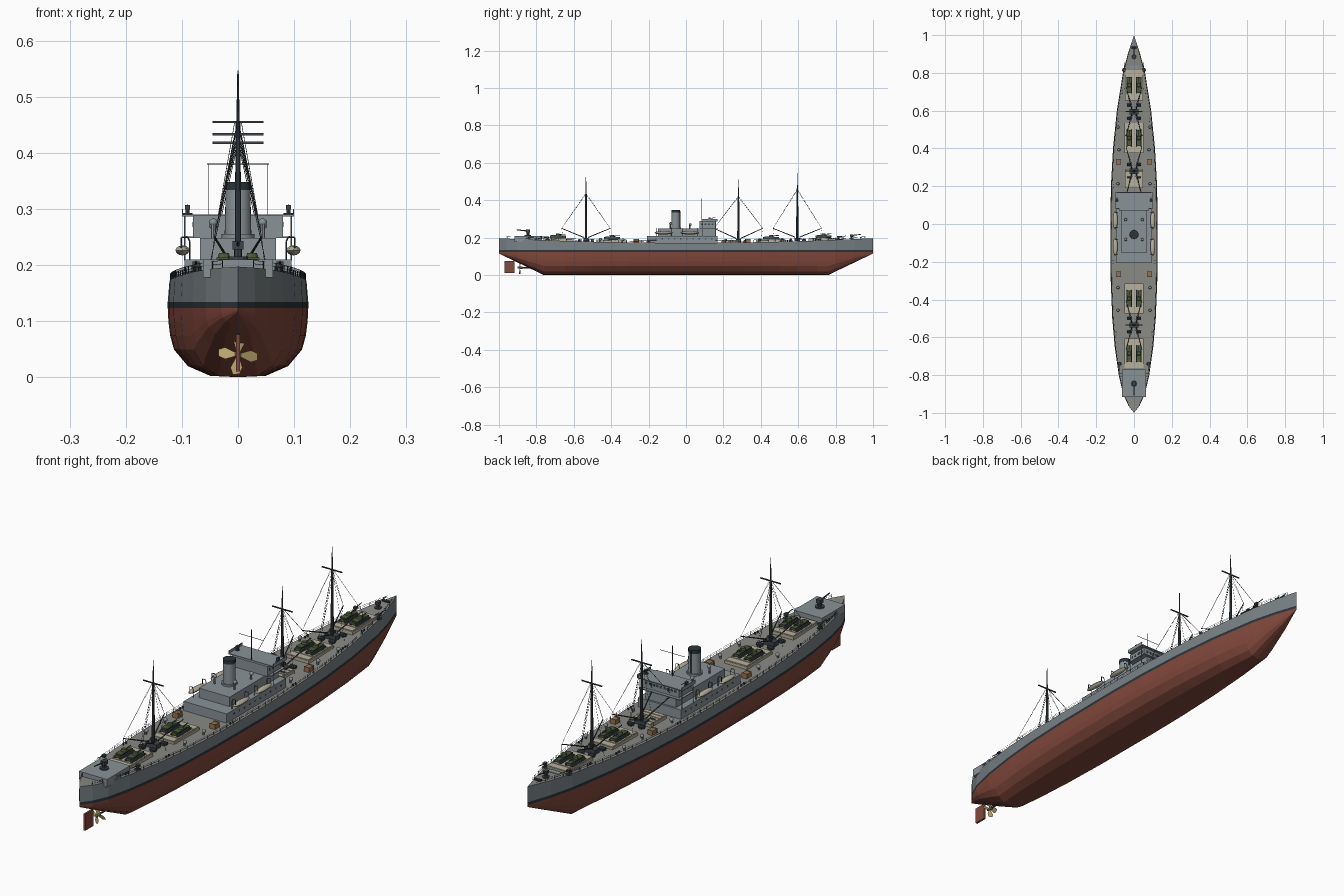
import bpy, bmesh, math
from mathutils import Vector, Matrix

if "Cube" in bpy.data.objects:
    bpy.data.objects.remove(bpy.data.objects["Cube"])

def material(name, r, g, b):
    m = bpy.data.materials.new(name)
    m.diffuse_color = (r, g, b, 1)
    m.use_nodes = True
    m.node_tree.nodes["Principled BSDF"].inputs["Base Color"].default_value = m.diffuse_color
    return m

RED = material("red_lead", .22, .065, .045)
BLACK = material("boot_black", .025, .035, .04)
GREY = material("hull_grey", .19, .22, .235)
DECK = material("deck_grey", .25, .25, .235)
HOUSE = material("house_grey", .25, .29, .31)
DARK = material("dark_steel", .05, .06, .07)
TAN = material("hatch_canvas", .48, .44, .34)
GREEN = material("olive", .07, .10, .045)
WOOD = material("crate_wood", .30, .17, .08)
BRASS = material("bronze", .5, .38, .16)

class Part:
    """Collects primitives into one named mesh object."""
    def __init__(self, name, mat):
        self.name, self.mat, self.bm = name, mat, bmesh.new()
    def box(self, x, y, z0, sx, sy, sz):
        m = Matrix.Translation((x, y, z0 + sz / 2)) @ Matrix.Diagonal((sx, sy, sz, 1))
        bmesh.ops.create_cube(self.bm, size=1, matrix=m)
    def rod(self, a, b, r1, r2=None, n=6):
        a, b = Vector(a), Vector(b)
        m = Matrix.Translation((a + b) / 2) @ (b - a).to_track_quat('Z', 'Y').to_matrix().to_4x4()
        bmesh.ops.create_cone(self.bm, cap_ends=True, segments=n, radius1=r1,
                              radius2=r1 if r2 is None else r2, depth=(b - a).length, matrix=m)
    def ball(self, x, y, z, sx, sy, sz, n=10):
        m = Matrix.Translation((x, y, z)) @ Matrix.Diagonal((sx, sy, sz, 1))
        bmesh.ops.create_uvsphere(self.bm, u_segments=n, v_segments=6, radius=1, matrix=m)
    def done(self, smooth=False):
        me = bpy.data.meshes.new(self.name)
        self.bm.to_mesh(me)
        self.bm.free()
        for m in self.mat if isinstance(self.mat, list) else [self.mat]:
            me.materials.append(m)
        ob = bpy.data.objects.new(self.name, me)
        bpy.context.collection.objects.link(ob)
        if smooth:
            bpy.context.view_layer.objects.active = ob
            ob.select_set(True)
            bpy.ops.object.shade_smooth_by_angle(angle=math.radians(35))
            ob.select_set(False)

# Hull lines: half breadth, keel height and deck sheer along the length
PLAN = [(-1, 0), (-.96, .03), (-.9, .057), (-.8, .08), (-.65, .101), (-.5, .114), (-.3, .122), (0, .124),
        (.2, .121), (.4, .11), (.6, .09), (.8, .058), (.9, .033), (1, 0)]
def half(y):
    for (a, wa), (b, wb) in zip(PLAN, PLAN[1:]):
        if y <= b:
            return wa + (wb - wa) * (y - a) / (b - a)
    return 0
def keel(y): return max(0, (abs(y) - .76) / .24) * .115
def sheer(y): return .172 + .025 * y * y

hull = Part("hull", [RED, BLACK, GREY, DECK])
SECTION = [(0, 0), (.02, .4), (.16, .72), (.4, .92), (.6, .975), (.8, 1), (1, 1.01)]
stations = sorted(set([p[0] for p in PLAN] + [-.85, -.76, -.58, -.4, -.15, .1, .3, .5, .7, .76, .85, .95]))
rings = []
for y in stations:
    k, w = keel(y), half(y)
    prof = [(w * fw, k + (.123 - k) * f) for f, fw in SECTION]
    prof += [(w * 1.01, .134), (w * .985, sheer(y)), (0, sheer(y))]
    rings.append([[hull.bm.verts.new((s * x, y, z)) for x, z in prof] for s in (1, -1)])
for r0, r1 in zip(rings, rings[1:]):
    for side in (0, 1):
        a, b = r0[side], r1[side]
        for i in range(len(a) - 1):
            f = hull.bm.faces.new((a[i], b[i], b[i + 1], a[i + 1]))
            f.material_index = 0 if i < 6 else i - 5
bmesh.ops.remove_doubles(hull.bm, verts=hull.bm.verts, dist=1e-5)
bmesh.ops.recalc_face_normals(hull.bm, faces=hull.bm.faces)
hull.done()

# Propeller, shaft and rudder
prop = Part("propeller", BRASS)
prop.rod((0, -.9, .04), (0, -.875, .04), .005, .007, 10)
for i in range(4):
    m = Matrix.Translation((0, -.888, .04)) @ Matrix.Rotation(i * math.pi / 2 + .1, 4, 'Y')
    pts = [(-.003, 0, .004), (-.010, -.004, .022), (-.006, -.004, .034), (.006, .004, .036), (.011, .004, .024), (.003, 0, .004)]
    prop.bm.faces.new([prop.bm.verts.new(m @ Vector(p)) for p in pts])
prop.done()
shaft = Part("propeller_shaft", DARK)
shaft.rod((0, -.9, .04), (0, -.80, .04), .004)
shaft.rod((0, -.92, .068), (0, -.92, .10), .003)
shaft.done()
rudder = Part("rudder", RED)
rudder.box(0, -.944, .01, .008, .052, .066)
rudder.done()

# Deck houses and bridge
house = Part("deckhouse", HOUSE)
house.box(0, -.02, .168, .19, .375, .042)
house.box(0, .005, .21, .136, .31, .038)
house.box(0, -.843, .178, .125, .146, .032)
house.box(0, .83, .18, .05, .02, .012)
house.done()
bridge = Part("bridge", HOUSE)
bridge.box(0, .115, .248, .16, .085, .04)
bridge.box(0, .125, .286, .20, .085, .004)
bridge.box(0, .125, .248, .18, .09, .003)
for s in (1, -1):
    bridge.box(s * .099, .125, .29, .002, .085, .01)
    for y in (.09, .16):
        bridge.rod((s * .095, y, .208), (s * .095, y, .288), .0015)
bridge.done()
windows = Part("windows", DARK)
for i in range(9):
    windows.box(-.064 + i * .016, .1585, .268, .010, .001, .009)
for s in (1, -1):
    for i in range(10):
        y = -.16 + i * .033
        windows.rod((s * .0945, y, .193), (s * .0958, y, .193), .004, n=8)
    for i in range(4):
        windows.box(s * .0805, .085 + i * .019, .268, .001, .01, .009)
windows.done()

# Funnel with black cap
funnel = Part("funnel", HOUSE)
funnel.rod((0, -.055, .245), (0, -.055, .336), .024, .022, 24)
funnel.rod((0, -.055, .247), (0, -.055, .255), .029, n=24)
funnel.done(True)
cap = Part("funnel_cap", BLACK)
cap.rod((0, -.055, .334), (0, -.055, .348), .0235, n=24)
cap.rod((0, -.031, .25), (0, -.031, .343), .002)
cap.done(True)

# Cowl ventilators beside the funnel and on deck
vents = Part("ventilators", HOUSE)
for s in (1, -1):
    for x, y, z, h in ((.044, -.085, .248, .028), (.044, .02, .248, .022), (.085, .51, .177, .015), (.085, .21, .172, .015),
                       (.085, -.34, .174, .015), (.085, -.46, .176, .015), (.08, .39, .175, .015)):
        vents.rod((s * x, y, z), (s * x, y, z + h), .004, n=8)
        vents.ball(s * x, y + .003, z + h, .008, .008, .007)
vents.done(True)

# Lifeboats on davits
boats, davits = Part("lifeboats", TAN), Part("davits", DARK)
for s in (1, -1):
    for y in (.02, -.12):
        boats.ball(s * .099, y, .226, .013, .05, .009)
        for d in (-.04, .04):
            pts = [(s * .086, y + d, .208), (s * .086, y + d, .242), (s * .09, y + d, .25), (s * .101, y + d, .249), (s * .101, y + d, .23)]
            for a, b in zip(pts, pts[1:]):
                davits.rod(a, b, .0014)
boats.done(True)
davits.done()

# Hatches with tarpaulin boards, carrying vehicles on four of the five
hatch, tanks, tracks = Part("cargo_hatches", TAN), Part("deck_cargo_tanks", GREEN), Part("tank_tracks", DARK)
for y, l, w, cargo in ((.735, .16, .095, 1), (.455, .16, .1, 1), (.24, .10, .095, 0), (-.395, .16, .1, 1), (-.685, .155, .1, 1)):
    z = sheer(y)
    hatch.box(0, y, z - .004, w, l, .014)
    for i in range(5):
        hatch.box(0, y + (i - 2) * l / 5, z + .01, w * .94, l / 5 - .004, .003)
    for s in (1, -1) if cargo else ():
        x, zt = s * .025, z + .013
        tanks.box(x, y, zt + .004, .02, .085, .010)
        tanks.box(x, y - .008, zt + .013, .026, .055, .004)
        tanks.rod((x, y, zt + .016), (x, y, zt + .025), .012, .009, 10)
        tanks.rod((x, y + .008, zt + .02), (x, y + .042, zt + .022), .0018)
        for t in (1, -1):
            tracks.box(x + t * .0125, y, zt, .006, .08, .009)
            for e in (-.04, .04):
                tracks.rod((x + t * .0155, y + e, zt + .005), (x + t * .0095, y + e, zt + .005), .0045, n=8)
hatch.done()
tanks.done()
tracks.done()
crates = Part("crates", WOOD)
for s in (1, -1):
    for y in (.33, -.265):
        crates.box(s * .082, y, .172, .022, .028, .02)
        for d in (-.013, .013):
            crates.box(s * .082, y + d, .172, .024, .003, .022)
crates.done()

# Masts with crosstrees, derricks, winches and rigging
masts, booms, rig, winch = (Part("masts", DARK), Part("derricks", DARK), Part("rigging", DARK), Part("winches", DARK))
for y, top in ((-.535, .525), (.28, .51), (.595, .547)):
    c = top - .092
    z = sheer(y)
    masts.rod((0, y, z), (0, y, c), .0065, .0045, 10)
    masts.rod((0, y, c), (0, y, top), .003, .0012, 8)
    masts.box(0, y, c - .002, .09, .004, .004)
    masts.box(0, y, z, .05, .028, .018)
    for s in (1, -1):
        for e in (1, -1):
            a, tip = (s * .012, y + e * .012, z + .022), (s * .042, y + e * .13, .25)
            booms.rod(a, tip, .0026, .0018)
            for dx in (0, .006):
                rig.rod((s * dx, y, c + .005 - dx), tip, .0006, n=4)
            rig.rod(tip, (s * .05, y + e * .12, sheer(y)), .0005, n=4)
            winch.rod((s * .012, y + e * .035, z + .008), (s * .036, y + e * .035, z + .008), .007, n=10)
            winch.box(s * .024, y + e * .035, z - .002, .012, .018, .008)
        rig.rod((0, y, c), (s * .055, y, z), .0006, n=4)
for p in (masts, booms, rig, winch):
    p.done()
aerial = Part("bridge_aerial", DARK)
aerial.rod((0, .085, .29), (0, .085, .41), .0016)
aerial.rod((-.055, .085, .38), (.055, .085, .38), .001)
for s in (1, -1):
    aerial.rod((s * .053, .085, .29), (s * .053, .085, .38), .0007, n=4)
aerial.done()

# Guns: large stern and bow mounts, light mounts at the sides
guns = Part("guns", DARK)
def gun(x, y, z, k, d):
    guns.rod((x, y, z), (x, y, z + .004 * k), .014 * k, n=12)
    guns.rod((x, y, z), (x, y, z + .018 * k), .006 * k, n=8)
    guns.box(x, y, z + .014 * k, .015 * k, .018 * k, .012 * k)
    guns.rod((x, y, z + .02 * k), (x, y + d * .05 * k, z + .026 * k), .0028 * k, .0018 * k)
gun(0, -.845, .21, 1.25, -1)
gun(0, .885, sheer(.885), 1, 1)
for s in (1, -1):
    gun(s * .052, .815, sheer(.81), .8, 1)
    gun(s * .075, -.74, sheer(.74), .8, -1)
    gun(s * .09, .125, .29, .65, 1)
guns.done()

# Bollards, windlass and side railings
fit, rails = Part("deck_fittings", DARK), Part("railings", DARK)
fit.rod((-.014, .935, .2), (.014, .935, .2), .005, n=10)
for s in (1, -1):
    for y in (-.8, -.58, -.2, .2, .55, .7):
        for d in (-.008, .008):
            x = s * (half(y) - .012)
            fit.rod((x, y + d, sheer(y)), (x, y + d, sheer(y) + .008), .003, n=8)
    prev = None
    for i in range(49):
        y = -.96 + i * .04
        p = Vector((s * max(half(y) * .985 - .002, .002), y, sheer(y)))
        rails.rod(p, p + Vector((0, 0, .013)), .0009, n=4)
        if prev:
            for h in (.007, .013):
                rails.rod(prev + Vector((0, 0, h)), p + Vector((0, 0, h)), .0005, n=4)
        prev = p
fit.done()
rails.done()
